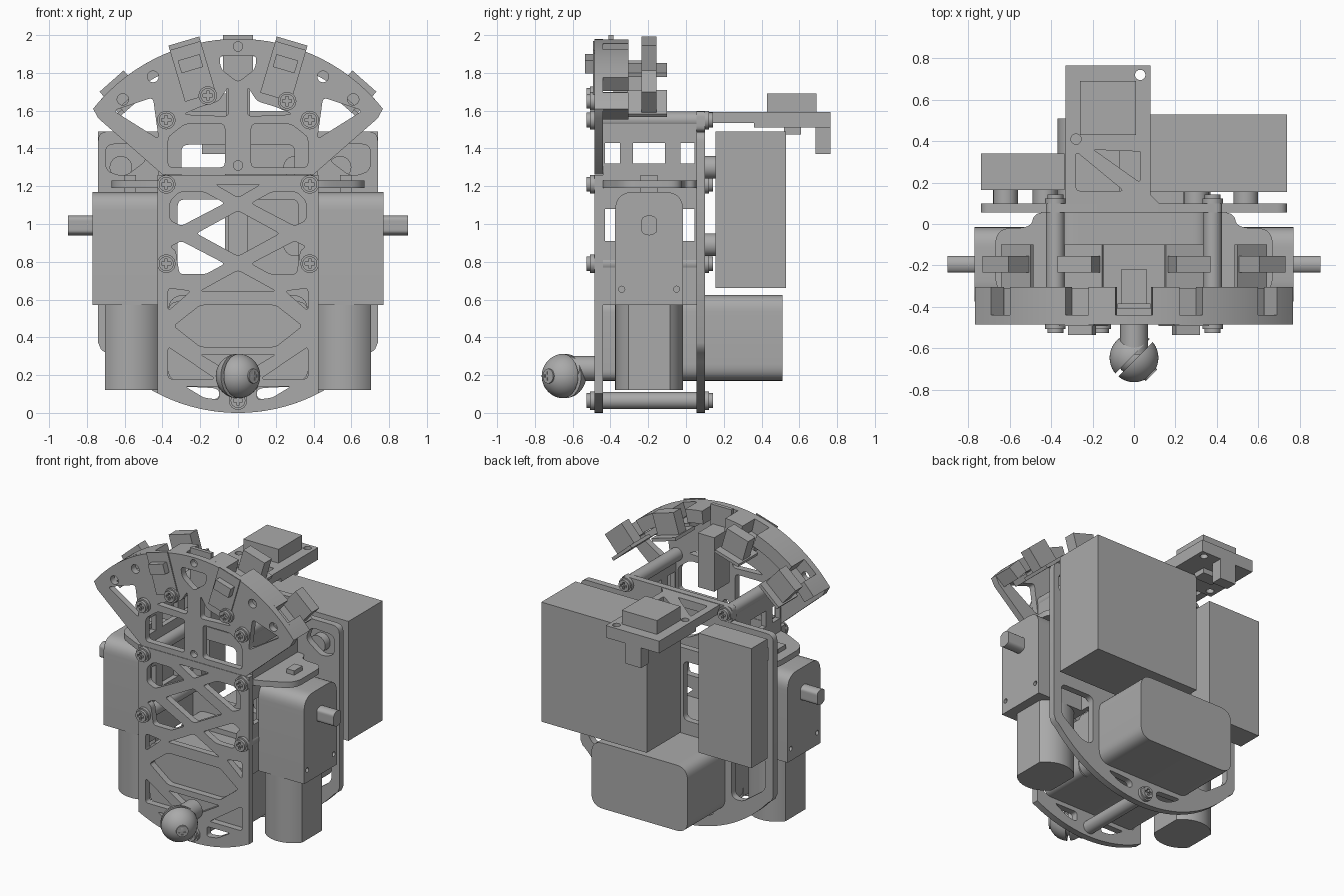
import bpy, bmesh
from math import sin, cos, pi, radians, sqrt
from mathutils import Matrix, Vector

cube = bpy.data.objects.get("Cube")
if cube:
    bpy.data.objects.remove(cube, do_unlink=True)

grey = bpy.data.materials.new("plain grey")
grey.use_nodes = True
grey.diffuse_color = (0.4, 0.4, 0.4, 1)
grey.node_tree.nodes["Principled BSDF"].inputs["Base Color"].default_value = grey.diffuse_color

# Where local x, y and depth go for each direction of extrusion
AXES = {"x": ((0, 1, 0), (0, 0, 1), (1, 0, 0)),
        "y": ((1, 0, 0), (0, 0, 1), (0, -1, 0)),
        "z": ((1, 0, 0), (0, 1, 0), (0, 0, 1))}


def finish(name, bm):
    bmesh.ops.remove_doubles(bm, verts=bm.verts, dist=0.0002)
    bmesh.ops.recalc_face_normals(bm, faces=bm.faces)
    mesh = bpy.data.meshes.new(name)
    bm.to_mesh(mesh)
    bm.free()
    mesh.materials.clear()
    mesh.materials.append(grey)
    ob = bpy.data.objects.new(name, mesh)
    bpy.context.collection.objects.link(ob)
    bpy.ops.object.select_all(action="DESELECT")
    ob.select_set(True)
    bpy.context.view_layer.objects.active = ob
    bpy.ops.object.shade_smooth_by_angle(angle=radians(35))
    return ob


def extrude(name, outline, axis, start, end, holes=()):
    """Flat profile with holes, extruded from start to end along an axis."""
    curve = bpy.data.curves.new(name, "CURVE")
    curve.dimensions = "2D"
    curve.fill_mode = "BOTH"
    curve.extrude = abs(end - start) / 2
    for loop in [outline, *holes]:
        spline = curve.splines.new("POLY")
        spline.points.add(len(loop) - 1)
        for point, (u, v) in zip(spline.points, loop):
            point.co = (u, v, 0, 1)
        spline.use_cyclic_u = True
    temp = bpy.data.objects.new(name, curve)
    bpy.context.collection.objects.link(temp)
    graph = bpy.context.evaluated_depsgraph_get()
    mesh = bpy.data.meshes.new_from_object(temp.evaluated_get(graph))
    bpy.data.objects.remove(temp, do_unlink=True)
    bm = bmesh.new()
    bm.from_mesh(mesh)
    bpy.data.meshes.remove(mesh)
    turn = Matrix(AXES[axis]).transposed().to_4x4()
    middle = Vector([(start + end) / 2 if a == axis else 0 for a in "xyz"])
    bm.transform(Matrix.Translation(middle) @ turn)
    return finish(name, bm)


def fillet(points, radius=0.03, steps=4):
    out = []
    for i, p in enumerate(points):
        p, a, b = Vector(p), Vector(points[i - 1]), Vector(points[(i + 1) % len(points)])
        s = p + (a - p).normalized() * min(radius, (a - p).length * 0.45)
        e = p + (b - p).normalized() * min(radius, (b - p).length * 0.45)
        for k in range(steps + 1):
            t = k / steps
            out.append(tuple(s * (1 - t) ** 2 + p * 2 * t * (1 - t) + e * t * t))
    return out


def rect(u0, u1, v0, v1):
    return [(u0, v0), (u1, v0), (u1, v1), (u0, v1)]


def circle(u, v, r, n=24):
    return [(u + r * cos(2 * pi * k / n), v + r * sin(2 * pi * k / n)) for k in range(n)]


def box(name, x0, x1, y0, y1, z0, z1):
    return extrude(name, rect(x0, x1, z0, z1), "y", y0, y1)


def flip(loop):
    return [(-u, v) for u, v in loop]


def both(loops):
    return loops + [flip(loop) for loop in loops]


def rounded(loops, radius=0.025):
    return [fillet(loop, radius) for loop in loops]


FRONT, INNER, BACK = -0.485, -0.44, 0.055
TIP = BACK + 0.045
FAN_Z, FAN_R, BASE_R = 1.0, 0.98, 0.93


def base_arc(half, n=24):
    xs = [half * (2 * k / n - 1) for k in range(n + 1)]
    return [(x, BASE_R - sqrt(BASE_R ** 2 - x * x)) for x in xs]


def fan_arc(a0, a1, r, n=12):
    angles = [radians(a0 + (a1 - a0) * k / n) for k in range(n + 1)]
    return [(r * sin(a), FAN_Z + r * cos(a)) for a in angles]


def fan_rect(angle, half, r0, r1):
    a = radians(angle)
    return [(r * sin(a) + t * cos(a), FAN_Z + r * cos(a) - t * sin(a))
            for t, r in rect(-half, half, r0, r1)]


# Front truss plate
side_windows = [
    [(-.07, 1.11), (-.18, 1.17), (-.31, 1.17), (-.36, 1.12), (-.36, 1.02), (-.3, .99)],
    [(-.07, .79), (-.17, .735), (-.31, .735), (-.33, .86), (-.36, .88), (-.3, .91)],
    [(-.37, .35), (-.37, .18), (-.12, .18)],
    [(-.37, .66), (-.25, .645), (-.37, .54)],
    [(-.28, .14), (-.1, .14), (-.1, .07), (-.18, .08)]]
middle_windows = [
    [(0, .83), (.22, .95), (0, 1.07), (-.22, .95)],
    [(0, 1.14), (.12, 1.21), (-.12, 1.21)],
    [(0, .755), (.2, .645), (-.2, .645)],
    [(-.2, .57), (.2, .57), (.34, .46), (.2, .35), (-.2, .35), (-.34, .46)],
    [(-.2, .31), (.2, .31), (0, .19)]]
extrude("front_plate", base_arc(.425) + [(.425, 1.26), (-.425, 1.26)], "y", FRONT, INNER,
        rounded(both(side_windows) + middle_windows, .02))

# Fan-shaped upper front plate
fan_windows = [
    [(-.66, 1.6), (-.45, 1.67), (-.42, 1.45)],
    [(-.37, 1.3), (-.37, 1.46), (-.28, 1.53), (-.07, 1.53), (-.07, 1.3)],
    [(-.29, 1.58), (-.05, 1.57), (-.05, 1.73), (-.1, 1.65), (-.2, 1.62)]]
fan_holes = [circle(0, z, .025) for z in (1.94, 1.31)]
fan_holes += both([circle(-.45, 1.78, .03), circle(-.61, 1.66, .03)])
fan_holes += rounded([[(-.1, 1.89), (.1, 1.89), (.09, 1.82), (0, 1.75), (-.09, 1.82)]])
extrude("fan_plate", fan_arc(-51.5, 51.5, FAN_R, 40) + [(.74, 1.56), (.4, 1.262), (-.4, 1.262), (-.74, 1.56)],
        "y", FRONT, INNER, rounded(both(fan_windows)) + fan_holes)

# Rim blocks behind the fan, with gaps for the sensors
for a0, a1 in ((5.3, 13), (19.7, 37.7), (44.8, 51.5)):
    block = fan_arc(a0, a1, FAN_R) + fan_arc(a1, a0, FAN_R - .09)
    for label, loop in (("left", block), ("right", flip(block))):
        extrude("rim_block_" + label, loop, "y", INNER, -.305)

# Tilted distance sensors and the middle sensor
for angle in (-41.5, -16.5, 16.5, 41.5):
    extrude("sensor_body", fan_rect(angle, .085, .86, 1.01), "y", -.235, -.155)
    extrude("sensor_board", fan_rect(angle, .095, .84, .862), "y", -.31, -.1)
    extrude("sensor_mount", fan_rect(angle, .06, .84, .88), "y", INNER, -.31)
for angle in (-16.5, 16.5):
    extrude("front_connector", fan_rect(angle, .06, .85, .92), "y", -.535, FRONT)
    extrude("front_board", fan_rect(angle, .085, .7, .985), "y", FRONT - .008, FRONT)
box("middle_sensor", -.063, .063, -.385, -.22, 1.49, 1.865)
box("middle_sensor_board", -.08, .08, -.41, -.385, 1.72, 2.0)

# Back plate
back_side = [
    [(-.7, 1.28), (-.7, 1.42), (-.52, 1.43), (-.48, 1.34), (-.6, 1.25)],
    [(-.68, .62), (-.68, .4), (-.5, .27), (-.42, .28), (-.42, .62)],
    [(-.3, .14), (-.1, .13), (-.1, .07), (-.2, .08)],
    [(-.32, 1.13), (-.05, 1.13), (-.05, .72), (-.32, .72)]]
corner = [(.725, .335), (.74, .37)] + fillet(rect(-.74, .74, .37, 1.49), .05)[10:15]
extrude("back_plate", base_arc(.7, 32) + corner + flip(corner)[::-1], "y", BACK, TIP,
        rounded(both(back_side) + [rect(-.3, .3, 1.22, 1.42)], .04))

# Crossbar carrying the rear deck
extrude("deck_crossbar", fillet(rect(-.425, .425, 1.49, 1.597), .03), "y", BACK, TIP)
deck_holes = rounded([[(-.28, .35), (-.28, .16), (-.05, .16)], [(-.21, .37), (.03, .37), (.03, .2)]], .02)
extrude("rear_deck", [(-.33, TIP), (.12, TIP), (.08, .14), (.08, .36), (-.33, .36)], "z", 1.535, 1.594, deck_holes)

# Slotted side walls between the plates
wall_slots = [rect(y0, y1, z0, z1) for z0, z1 in ((.91, 1.08), (1.32, 1.43))
              for y0, y1 in ((-.43, -.35), (-.28, -.11), (-.03, .045))]
for start in (-.42, .385):
    extrude("side_wall", rect(INNER, BACK, .57, 1.53), "x", start, start + .035, wall_slots)

# Rear camera board
extrude("camera_board", rect(-.33, .08, .36, .765), "z", 1.51, 1.594,
        [circle(.03, .72, .025), circle(-.28, .41, .025)])
box("camera_housing", -.26, .01, .43, .69, 1.594, 1.69)
box("camera_connector", -.19, -.07, .685, .765, 1.37, 1.51)
box("camera_chip", -.2, -.06, .52, .61, 1.475, 1.51)

# Battery, controller and lower case
box("battery", -.07, .74, .155, .53, .66, 1.49)
box("controller", -.74, -.335, .165, .34, .66, 1.49)
extrude("lower_case", fillet(rect(-.37, .37, .17, .625), .09, 8), "y", -.1, .51)
extrude("lower_case_front", fillet(rect(-.37, .37, .17, .59), .06, 8), "y", INNER, -.1)
for x in (-.62, -.43, .3, .54):
    for z in (.89, 1.3):
        extrude("rear_spacer", circle(x, z, .06), "y", TIP, .17)


# Screws with cross recesses
def screw(x, z, y, out):
    w, h = .008, .024
    quarter = [(h, -w), (h, w), (w, w)]
    cross = []
    for c, s in ((1, 0), (0, 1), (-1, 0), (0, -1)):
        cross += [(x + c * u - s * v, z + s * u + c * v) for u, v in quarter]
    lower, upper = y + out * .022, y + out * .042
    return [extrude("screw_head", circle(x, z, .049), "y", y, lower),
            extrude("screw_cap", circle(x, z, .039), "y", lower, upper, [cross])]


posts = [(side * .38, z) for side in (-1, 1) for z in (.79, 1.21, 1.55)] + [(0, .065)]
for x, z in posts:
    extrude("standoff", circle(x, z, .045), "y", INNER, BACK)
    screw(x, z, FRONT, -1)
    screw(x, z, TIP, 1)
screw(-.16, 1.68, FRONT, -1)
screw(.26, 1.65, FRONT, -1)

# Gear motors, axles and bracket shelves on both sides
GEAR_Y, GEAR_X = -.195, .562
body = [(-.375, .57), (-.015, .57)] + fillet(rect(-.375, -.015, .57, 1.17), .1, 8)[18:]
can = [(max(-.143, min(.143, u)) + GEAR_X, v) for u, v in circle(0, GEAR_Y, .18, 48)]
axle = [(GEAR_Y + max(-.04, min(.04, u)), .993 + v) for u, v in circle(0, 0, .053, 32)]
shelf = fillet([(.385, INNER), (.45, INNER), (.67, -.33), (.67, -.02),
                (.5, -.02), (.48, BACK), (.385, BACK)], .08, 8)
for side, label in ((1, "left"), (-1, "right")):
    extrude("gearbox_" + label, body, "x", side * .42, side * .77,
            [circle(-.34, .655, .016, 12), circle(-.05, .655, .016, 12)])
    extrude("axle_" + label, axle, "x", side * .76, side * .9)
    extrude("motor_" + label, can if side > 0 else flip(can), "z", .12, .57)
    extrude("shelf_" + label, shelf if side > 0 else flip(shelf), "z", 1.19, 1.23)
    x0, x1 = sorted((side * .54, side * .6))
    box("shelf_clip_" + label, x0, x1, -.24, -.15, 1.17, 1.26)

# Split caster ball on its stem
extrude("caster_stem", circle(0, .235, .067, 32), "y", -.63, FRONT)
ball_at = Matrix.Translation((0, -.646, .195))
for out in (1, -1):
    normal = Vector((1, -1, 0)).normalized() * out
    bm = bmesh.new()
    bmesh.ops.create_uvsphere(bm, u_segments=40, v_segments=24, radius=.118)
    cut = bmesh.ops.bisect_plane(bm, geom=bm.verts[:] + bm.edges[:] + bm.faces[:],
                                 plane_co=normal * .011, plane_no=normal, clear_inner=True)
    bmesh.ops.holes_fill(bm, edges=[e for e in cut["geom_cut"] if isinstance(e, bmesh.types.BMEdge)])
    bm.transform(ball_at)
    finish("caster_ball_half", bm)
bm = bmesh.new()
bmesh.ops.create_uvsphere(bm, u_segments=24, v_segments=16, radius=.085)
bm.transform(ball_at)
finish("caster_core", bm)
for part in screw(0, 0, -.078, -1):
    part.matrix_world = ball_at @ Matrix.Rotation(radians(45), 4, "Z")
